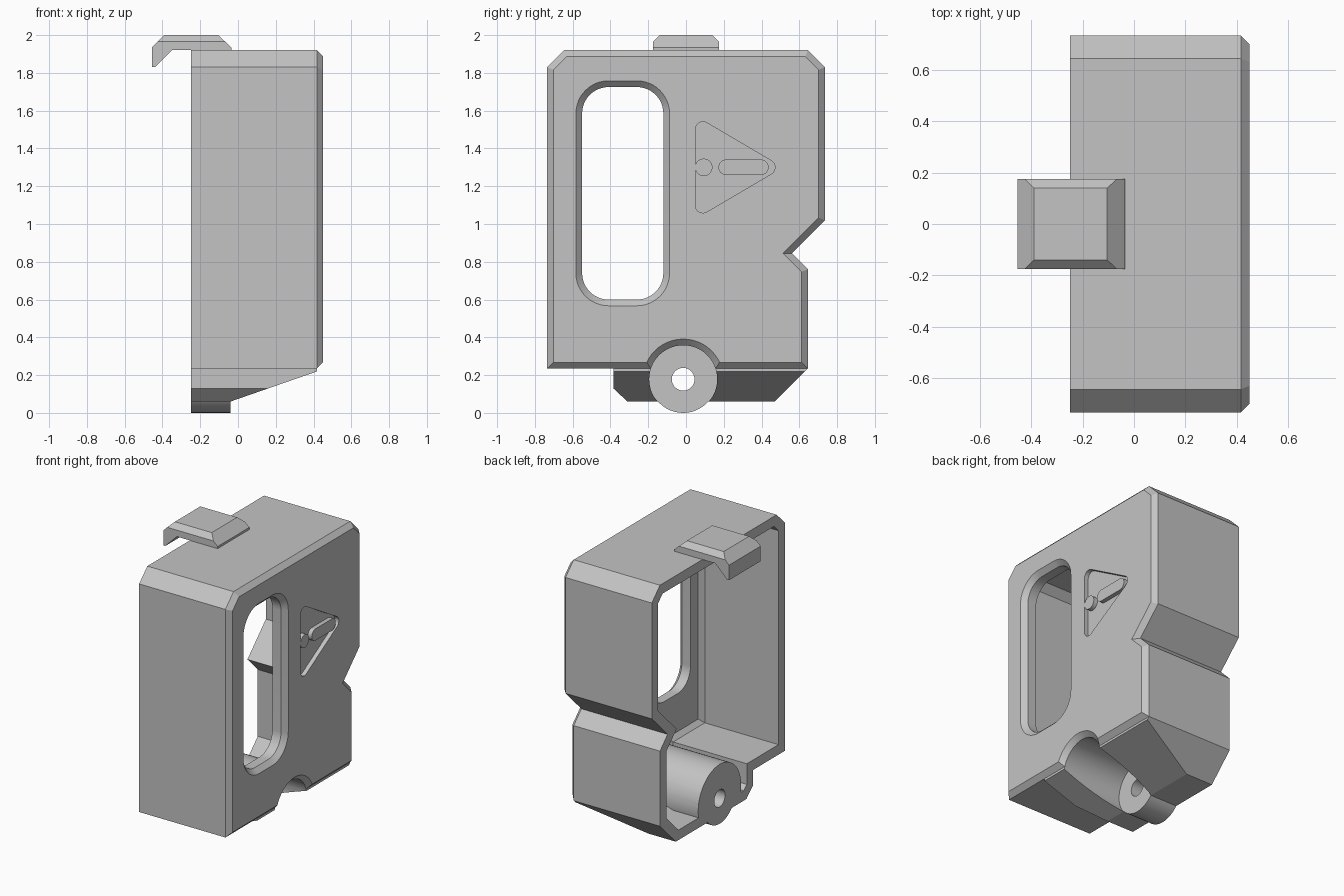
import bpy, bmesh, math
from mathutils import Vector

if "Cube" in bpy.data.objects:
    bpy.data.objects.remove(bpy.data.objects["Cube"])

grey = bpy.data.materials.new("plain grey")
grey.diffuse_color = (0.55, 0.55, 0.55, 1)
grey.use_nodes = True
grey.node_tree.nodes["Principled BSDF"].inputs["Base Color"].default_value = grey.diffuse_color


def loft(name, rings, axis="x"):
    """Closed solid through rings [(position on axis, [(a, b), ...]), ...]."""
    bm = bmesh.new()
    loops = []
    for t, pts in rings:
        loops.append([bm.verts.new((t, a, b) if axis == "x" else (a, t, b)) for a, b in pts])
    for lo, hi in zip(loops, loops[1:]):
        for i in range(len(lo)):
            j = (i + 1) % len(lo)
            bm.faces.new((lo[i], lo[j], hi[j], hi[i]))
    bm.faces.new(loops[0])
    bm.faces.new(loops[-1])
    bmesh.ops.recalc_face_normals(bm, faces=bm.faces)
    me = bpy.data.meshes.new(name)
    bm.to_mesh(me)
    bm.free()
    me.materials.append(grey)
    ob = bpy.data.objects.new(name, me)
    bpy.context.collection.objects.link(ob)
    return ob


def inset(pts, d):
    """Move every edge of a counter-clockwise outline inwards by d."""
    out = []
    for i, p in enumerate(pts):
        p, a, b = Vector(p), Vector(pts[i - 1]), Vector(pts[(i + 1) % len(pts)])
        e1, e2 = (p - a).normalized(), (b - p).normalized()
        n1, n2 = Vector((-e1.y, e1.x)), Vector((-e2.y, e2.x))
        out.append(tuple(p + (n1 + n2) * (d / (1 + n1.dot(n2)))))
    return out


def rounded(centres, r, step=7.5):
    """Outline around counter-clockwise centres with corner radius r."""
    k, out = len(centres), []
    for i, (cy, cz) in enumerate(centres):
        if k == 1:
            a0, sweep = 0, 2 * math.pi * (1 - step / 360)
        else:
            (py, pz), (ny, nz) = centres[i - 1], centres[(i + 1) % k]
            a0 = math.atan2(cz - pz, cy - py) - math.pi / 2
            a1 = math.atan2(nz - cz, ny - cy) - math.pi / 2
            sweep = (a1 - a0) % (2 * math.pi)
        n = max(2, round(math.degrees(sweep) / step))
        out += [(cy + r * math.cos(a0 + sweep * s / n), cz + r * math.sin(a0 + sweep * s / n))
                for s in range(n + 1)]
    return out


def boolean(ob, other, op="DIFFERENCE"):
    other.hide_render = True
    m = ob.modifiers.new("cut", "BOOLEAN")
    m.operation, m.solver, m.object = op, "EXACT", other
    bpy.context.view_layer.objects.active = ob
    bpy.ops.object.modifier_apply(modifier=m.name)
    bpy.data.objects.remove(other)


BACK, FRONT, CH, WALL = -0.25, 0.45, 0.033, 0.07
outline = [(-.735, .235), (-.385, .235), (-.385, .13), (-.31, .06), (.47, .06), (.645, .235),
           (.645, .76), (.56, .845), (.735, 1.02), (.735, 1.83), (.645, 1.92), (-.645, 1.92),
           (-.735, 1.83)]
upper = [outline[0]] + outline[5:]
lower = outline[2:6] + [(.58, .3), (-.385, .3)]
HUB = [(-.015, .178)]


def under_slope(lift):
    """Wedge below the sloping underside."""
    line = lambda x: .06 + lift + (x + .04) * .16 / .46
    return loft("slope_cutter", [(t, [(-1, -1), (1, -1), (1, line(1)), (-1, line(-1))])
                                 for t in (-1, 1)], "y")


# Outer housing with chamfered front face and sloping underside
body = loft("housing", [(BACK, upper), (FRONT - CH, upper), (FRONT, inset(upper, CH))])
boolean(body, loft("lower_block", [(BACK, lower), (FRONT - CH, lower)]), "UNION")
boolean(body, under_slope(0))

# Hollow inside, open at the back, leaving a thick sleeve round the hub
inner = inset(outline, WALL)
cavity = loft("cavity", [(-.4, inner), (.32, inner), (.35, inset(inner, .03))])
boolean(cavity, under_slope(.075))
boolean(cavity, loft("sleeve", [(t, rounded(HUB, .238)) for t in (-.6, .6)]))
boolean(body, cavity)

# Hub, its front recess and through hole
boolean(body, loft("hub", [(t, rounded(HUB, .178)) for t in (BACK, .05)]), "UNION")
boolean(body, loft("recess", [(x, rounded(HUB, r)) for x, r in
                              ((-.04, .18), (FRONT - CH, .18), (FRONT + CH, .246))]))
boolean(body, loft("hub_hole", [(t, rounded(HUB, .06)) for t in (-.5, .5)]))

# Rounded window with chamfered rim
corners = [(-.41, .74), (-.26, .74), (-.26, 1.585), (-.41, 1.585)]
boolean(body, loft("window", [(x, rounded(corners, r)) for x, r in
                              ((.2, .14), (FRONT - CH, .14), (FRONT + CH, .206))]))

# Engraved warning triangle with raised dot and bar
sign = loft("triangle", [(t, rounded([(.09, 1.1), (.43, 1.3), (.09, 1.5)], .041))
                         for t in (.42, .5)])
for c, r in (([(.094, 1.3)], .046), ([(.213, 1.3), (.396, 1.3)], .041)):
    boolean(sign, loft("raised_mark", [(t, rounded(c, r)) for t in (.38, .6)]))
boolean(body, sign)

# Hooked clip on the top
hook = [(-.455, 1.83), (-.44, 1.83), (-.35, 1.92), (-.035, 1.92), (-.035, 1.935),
        (-.105, 2), (-.39, 2), (-.455, 1.935)]
clip = loft("top_clip", [(t, hook) for t in (-.3, .3)], "y")
trim = [(-.175, 1.7), (.175, 1.7), (.175, 1.965), (.09, 2.05), (-.09, 2.05), (-.175, 1.965)]
boolean(clip, loft("clip_trim", [(t, trim) for t in (-.8, .8)]), "INTERSECT")

# Smooth the curved walls, keep the chamfers crisp
for ob in (body, clip):
    bpy.ops.object.select_all(action="DESELECT")
    ob.select_set(True)
    bpy.context.view_layer.objects.active = ob
    bpy.ops.object.shade_smooth_by_angle(angle=math.radians(10))
